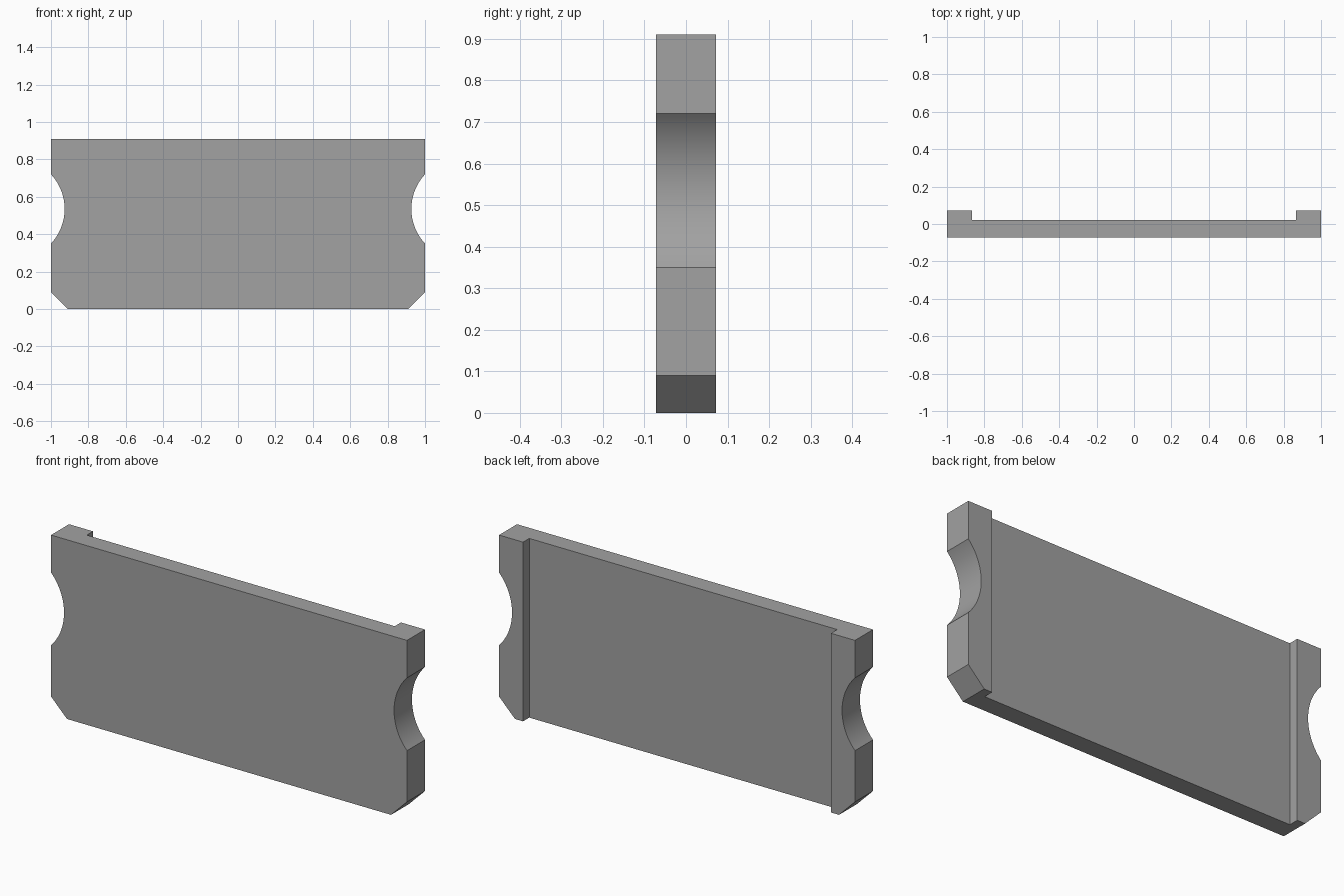
import bpy, bmesh, math

if "Cube" in bpy.data.objects:
    bpy.data.objects.remove(bpy.data.objects["Cube"])

HALF_T = 0.072      # half thickness
HEIGHT = 0.91
RECESS_X = 0.865    # half width of the back recess
RECESS_Y = 0.022    # depth position of the recess floor

grey = bpy.data.materials.new("grey")
grey.diffuse_color = (0.36, 0.36, 0.36, 1)
grey.use_nodes = True
grey.node_tree.nodes["Principled BSDF"].inputs["Base Color"].default_value = grey.diffuse_color

# Right half of the outline: chamfered corner, side notch arc, top corner
half_chord, depth, mid_z = 0.185, 0.073, 0.535
radius = (half_chord**2 + depth**2) / (2 * depth)
centre_x = 1 - depth + radius
sweep = math.asin(half_chord / radius)
SEGMENTS = 32
right = [(0.91, 0), (1, 0.09)]
for i in range(SEGMENTS + 1):
    a = sweep * (2 * i / SEGMENTS - 1)
    right.append((centre_x - radius * math.cos(a), mid_z + radius * math.sin(a)))
right.append((1, HEIGHT))
outline = right + [(-x, z) for x, z in reversed(right)]

# Panel: outline extruded through the thickness
bm = bmesh.new()
face = bm.faces.new([bm.verts.new((x, -HALF_T, z)) for x, z in outline])
ext = bmesh.ops.extrude_face_region(bm, geom=[face])
verts = [v for v in ext["geom"] if isinstance(v, bmesh.types.BMVert)]
bmesh.ops.translate(bm, vec=(0, 2 * HALF_T, 0), verts=verts)
bmesh.ops.recalc_face_normals(bm, faces=bm.faces)
mesh = bpy.data.meshes.new("panel")
bm.to_mesh(mesh)
bm.free()
mesh.materials.append(grey)
panel = bpy.data.objects.new("panel", mesh)
bpy.context.collection.objects.link(panel)

# Back recess, leaving a raised rail at each end
bpy.ops.mesh.primitive_cube_add(size=1, location=(0, RECESS_Y + 0.1, HEIGHT / 2))
cutter = bpy.context.object
cutter.name = "recess_cutter"
cutter.scale = (2 * RECESS_X, 0.2, HEIGHT + 0.2)
cutter.hide_render = True
cut = panel.modifiers.new("back_recess", "BOOLEAN")
cut.operation = "DIFFERENCE"
cut.solver = "EXACT"
cut.object = cutter

bpy.ops.object.select_all(action="DESELECT")
panel.select_set(True)
bpy.context.view_layer.objects.active = panel
bpy.ops.object.modifier_apply(modifier=cut.name)
bpy.data.objects.remove(cutter)

# Smooth notches, crisp edges elsewhere
bpy.ops.object.shade_smooth_by_angle(angle=math.radians(30))
